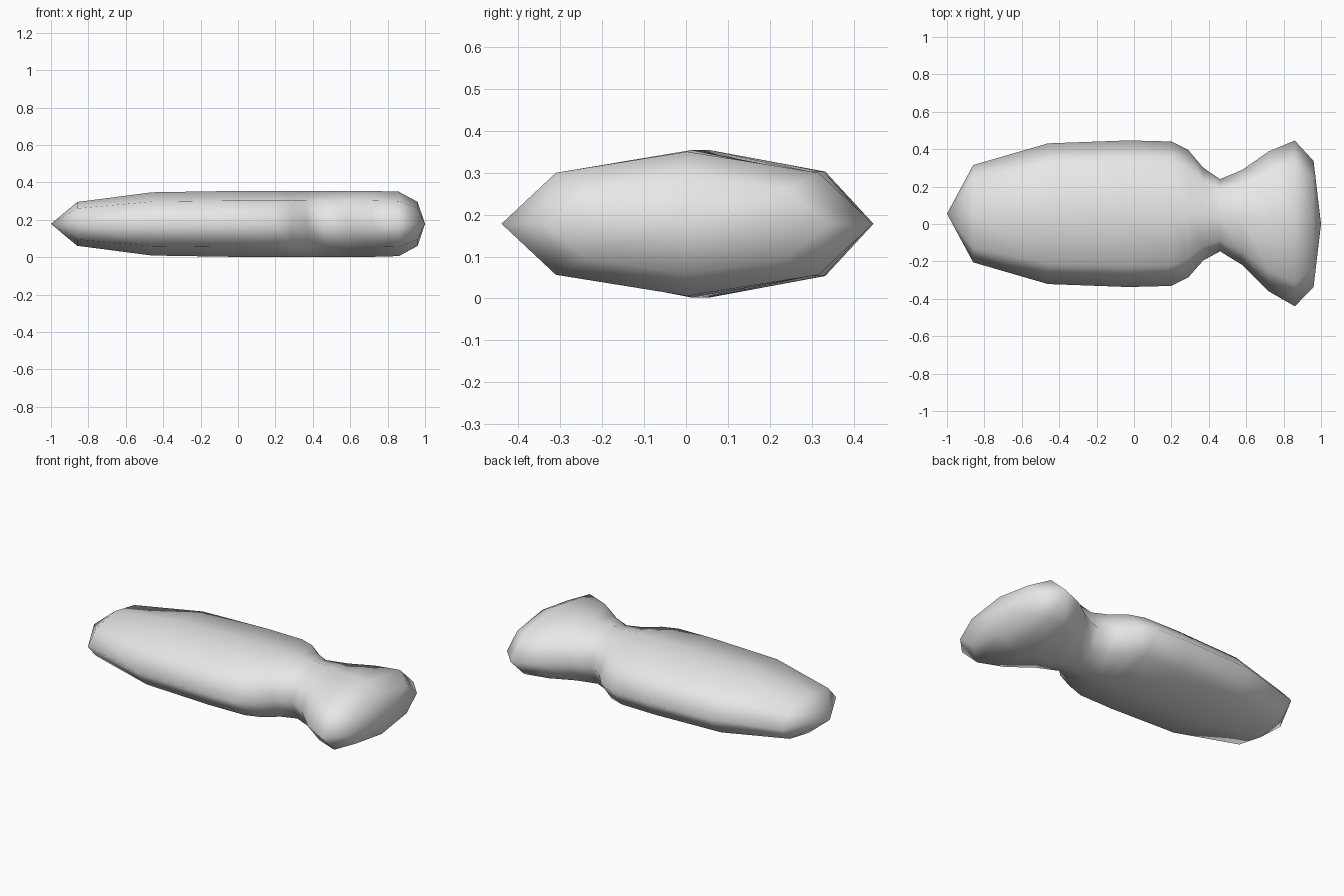
import bpy
import bmesh
from math import cos, sin, pi

cube = bpy.data.objects.get("Cube")
if cube:
    bpy.data.objects.remove(cube, do_unlink=True)

SIDES = 8
MID_Z = 0.178

# Body stations: x, centre y, half width, half height
stations = [
    (-0.86, 0.055, 0.26, 0.117),
    (-0.46, 0.055, 0.376, 0.169),
    (-0.03, 0.055, 0.392, 0.176),
    (0.20, 0.055, 0.386, 0.176),
    (0.29, 0.055, 0.341, 0.176),
    (0.37, 0.053, 0.248, 0.176),
    (0.46, 0.047, 0.193, 0.176),
    (0.58, 0.035, 0.255, 0.176),
    (0.72, 0.014, 0.374, 0.176),
    (0.86, 0.003, 0.443, 0.172),
    (0.96, 0.0, 0.337, 0.118),
]

grey = bpy.data.materials.new("light_grey")
grey.use_nodes = True
colour = (0.8, 0.8, 0.8, 1.0)
grey.diffuse_color = colour
grey.node_tree.nodes["Principled BSDF"].inputs["Base Color"].default_value = colour

bm = bmesh.new()


def add_ring(x, y, width, height):
    angles = [2 * pi * i / SIDES for i in range(SIDES)]
    return [bm.verts.new((x, y + width * cos(a), MID_Z + height * sin(a)))
            for a in angles]


# Lofted octagonal body with a pinched neck and flared tail
rings = [add_ring(*s) for s in stations]
for a, b in zip(rings, rings[1:]):
    for i in range(SIDES):
        j = (i + 1) % SIDES
        bm.faces.new((a[i], a[j], b[j], b[i]))

# Pointed ends
for ring, tip in ((rings[0], (-1, 0.055, MID_Z)), (rings[-1], (1, 0, MID_Z))):
    point = bm.verts.new(tip)
    for i in range(SIDES):
        bm.faces.new((ring[i], ring[(i + 1) % SIDES], point))

bmesh.ops.recalc_face_normals(bm, faces=bm.faces)
for face in bm.faces:
    face.smooth = True

mesh = bpy.data.meshes.new("fish_body")
bm.to_mesh(mesh)
bm.free()
mesh.materials.append(grey)
body = bpy.data.objects.new("fish_body", mesh)
bpy.context.collection.objects.link(body)
